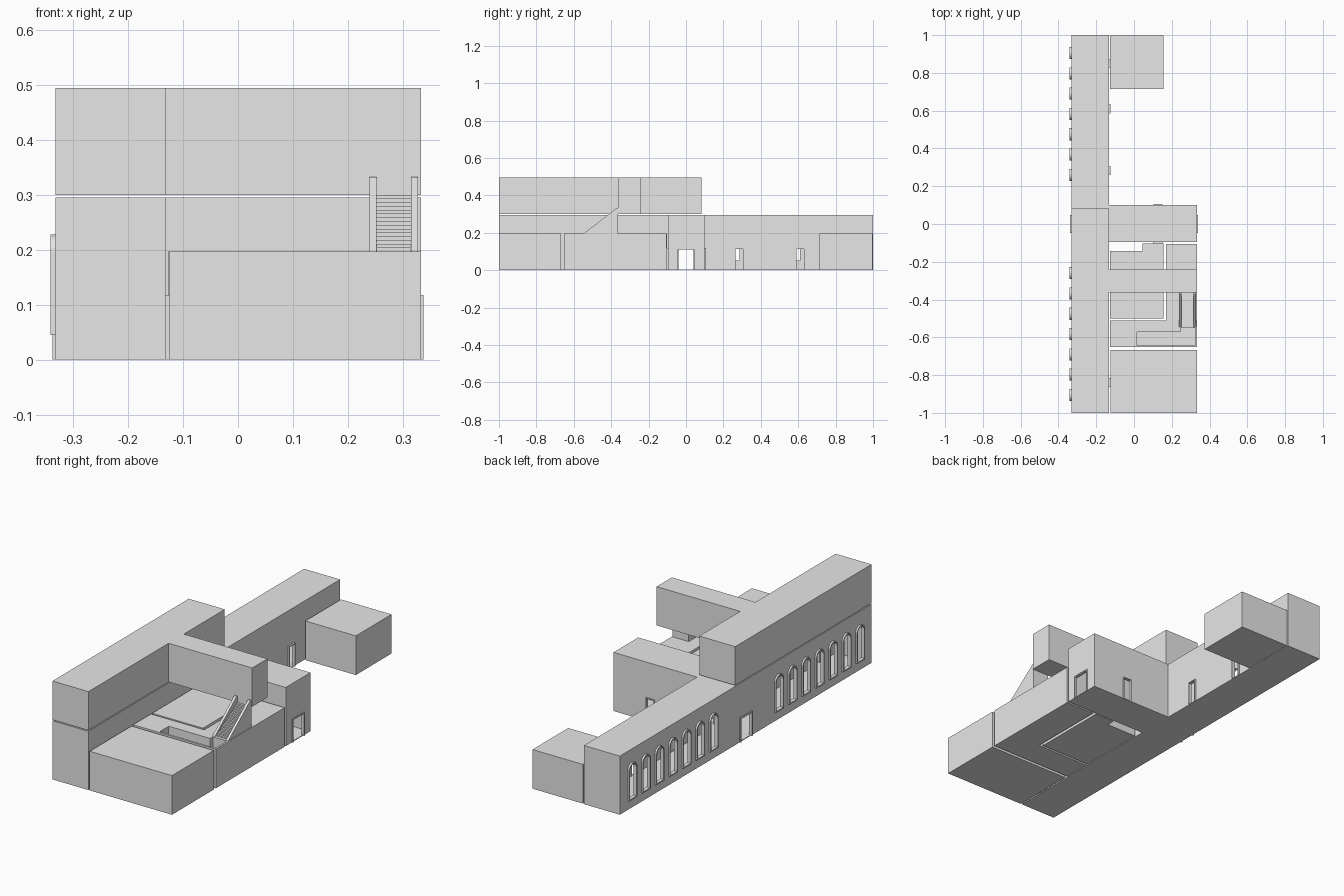
import bpy, bmesh, math

if "Cube" in bpy.data.objects:
    bpy.data.objects.remove(bpy.data.objects["Cube"])

mat = bpy.data.materials.new("plain_grey")
mat.diffuse_color = (0.8, 0.8, 0.8, 1)
mat.use_nodes = True
mat.node_tree.nodes["Principled BSDF"].inputs["Base Color"].default_value = mat.diffuse_color

# axis mapping: profile (u, v) swept along d
MAP = {'x': lambda u, v, d: (d, u, v),
       'y': lambda u, v, d: (u, d, v),
       'z': lambda u, v, d: (u, v, d)}


def finish(name, bm):
    bmesh.ops.recalc_face_normals(bm, faces=bm.faces[:])
    me = bpy.data.meshes.new(name)
    bm.to_mesh(me)
    bm.free()
    me.materials.append(mat)
    ob = bpy.data.objects.new(name, me)
    bpy.context.collection.objects.link(ob)
    return ob


def prism(name, pts, axis, d0, d1):
    bm = bmesh.new()
    a = [bm.verts.new(MAP[axis](u, v, d0)) for u, v in pts]
    b = [bm.verts.new(MAP[axis](u, v, d1)) for u, v in pts]
    bm.faces.new(a)
    bm.faces.new(b)
    n = len(pts)
    for i in range(n):
        j = (i + 1) % n
        bm.faces.new((a[i], a[j], b[j], b[i]))
    return finish(name, bm)


def box(name, x0, x1, y0, y1, z0, z1):
    return prism(name, [(x0, y0), (x1, y0), (x1, y1), (x0, y1)], 'z', z0, z1)


def outline(c, hw, z0, z1, arch):
    # opening outline, starting and ending at the foot
    if not arch:
        return [(c - hw, z0), (c - hw, z1), (c + hw, z1), (c + hw, z0)]
    pts = [(c - hw, z0)]
    for i in range(13):
        t = math.pi * (1 - i / 12)
        pts.append((c + hw * math.cos(t), z1 - hw + hw * math.sin(t)))
    return pts + [(c + hw, z0)]


def ring(name, outer, inner, axis, d0, d1, closed):
    bm = bmesh.new()
    L = [[bm.verts.new(MAP[axis](u, v, d)) for u, v in p]
         for p, d in ((outer, d0), (outer, d1), (inner, d1), (inner, d0))]
    n = len(outer)
    for i in range(n if closed else n - 1):
        j = (i + 1) % n
        for k in range(4):
            m = (k + 1) % 4
            bm.faces.new((L[k][i], L[k][j], L[m][j], L[m][i]))
    if not closed:
        for i in (0, n - 1):
            bm.faces.new([L[k][i] for k in range(4)])
    return finish(name, bm)


def cut(ob, cutter):
    m = ob.modifiers.new("cut", 'BOOLEAN')
    m.operation = 'DIFFERENCE'
    m.solver = 'EXACT'
    m.object = cutter
    bpy.context.view_layer.objects.active = ob
    bpy.ops.object.modifier_apply(modifier=m.name)
    bpy.data.objects.remove(cutter)


def opening(ob, name, axis, wall, out, c, hw, z0, z1, proj, rim, arch=False, frame=True):
    # hole through one wall plus its projecting frame
    zi = z0 + rim if arch else 0.004
    inner = outline(c, hw - rim, zi, z1 - rim, arch)
    cut(ob, prism("cutter", inner, axis, wall - 0.02, wall + 0.02))
    if frame:
        foot = z0 + rim if arch else z0
        ring(name, outline(c, hw, z0, z1, arch), outline(c, hw - rim, foot, z1 - rim, arch),
             axis, wall - out * 0.01, wall + out * proj, arch)


XL, XM, XR, TOP, LOW = -0.332, -0.132, 0.333, 0.295, 0.197

# long ground-floor range, hollow
main = box("main_range", XL, XM, -1, 1, 0, TOP)
cut(main, box("cutter", XL + 0.01, XM - 0.01, -0.99, 0.99, 0.004, TOP - 0.01))
for s in (-1, 1):
    for i in range(7):
        y = s * (0.26 + 0.1075 * i)
        opening(main, "arched_window_frame", 'x', XL, -1, y, 0.032, 0.045, 0.228, 0.009, 0.006, True)
opening(main, "entrance_frame", 'x', XL, -1, 0, 0.048, 0, 0.125, 0.006, 0.008)
opening(main, "inner_door", 'x', XM, 1, 0, 0.048, 0, 0.125, 0.006, 0.008, frame=False)
for y in (-0.84, 0.284, 0.61, 0.85):
    opening(main, "range_door_frame", 'x', XM, 1, y, 0.024, 0, 0.118, 0.008, 0.004)

# cross wing with passage, hollow
wing = box("cross_wing", XM, XR, -0.096, 0.1, 0, TOP)
cut(wing, box("cutter", XM + 0.01, XR - 0.01, -0.086, 0.09, 0.004, TOP - 0.01))
opening(wing, "passage_door", 'x', XM, 1, 0, 0.048, 0, 0.125, 0.006, 0.008, frame=False)
opening(wing, "end_door_frame", 'x', XR, 1, 0, 0.048, 0, 0.118, 0.005, 0.006)
opening(wing, "side_door_frame", 'y', 0.1, 1, 0.128, 0.024, 0, 0.118, 0.006, 0.004)
opening(wing, "side_door_frame", 'y', -0.096, -1, 0.128, 0.024, 0, 0.118, 0.006, 0.004)

# upper floor: long block and crossing arm
prism("upper_floor", [(XL, -1), (XM, -1), (XM, -0.363), (XR, -0.363), (XR, -0.242),
                      (XM, -0.242), (XM, 0.083), (XL, 0.083)], 'z', 0.3, 0.495)

# low detached rooms
box("rear_room", -0.126, 0.155, 0.715, 0.998, 0, LOW)
box("front_room", -0.125, XR, -1, -0.668, 0, LOW)
box("court_room", -0.127, 0.155, -0.5, -0.143, 0, LOW)
box("court_annex", 0.045, 0.155, -0.143, -0.102, 0, LOW)

# L-shaped room round the court, open roof strip leading to the stair
hall = prism("stair_hall", [(-0.127, -0.652), (XR, -0.652), (XR, -0.105), (0.17, -0.105),
                            (0.17, -0.51), (-0.127, -0.51)], 'z', 0, LOW)
cut(hall, prism("cutter", [(0.015, -0.642), (0.323, -0.642), (0.323, -0.55), (0.245, -0.55),
                           (0.245, -0.572), (0.015, -0.572)], 'z', 0.01, 0.3))

# outside stair with stringers
Y0, Y1, N = -0.545, -0.363, 15
for x in (0.239, 0.315):
    prism("stair_side", [(Y0, LOW), (Y1 - 0.008, 0.333), (Y1, 0.333), (Y1, LOW)],
          'x', x, x + 0.013)
steps = [(Y1, LOW), (Y0 + 0.01, LOW)]
run, rise = (Y1 - Y0 - 0.01) / N, (0.3 - LOW) / N
for i in range(N):
    steps += [(Y0 + 0.01 + run * i, LOW + rise * (i + 1)),
              (Y0 + 0.01 + run * (i + 1), LOW + rise * (i + 1))]
prism("stair_steps", steps, 'x', 0.25, 0.317)
